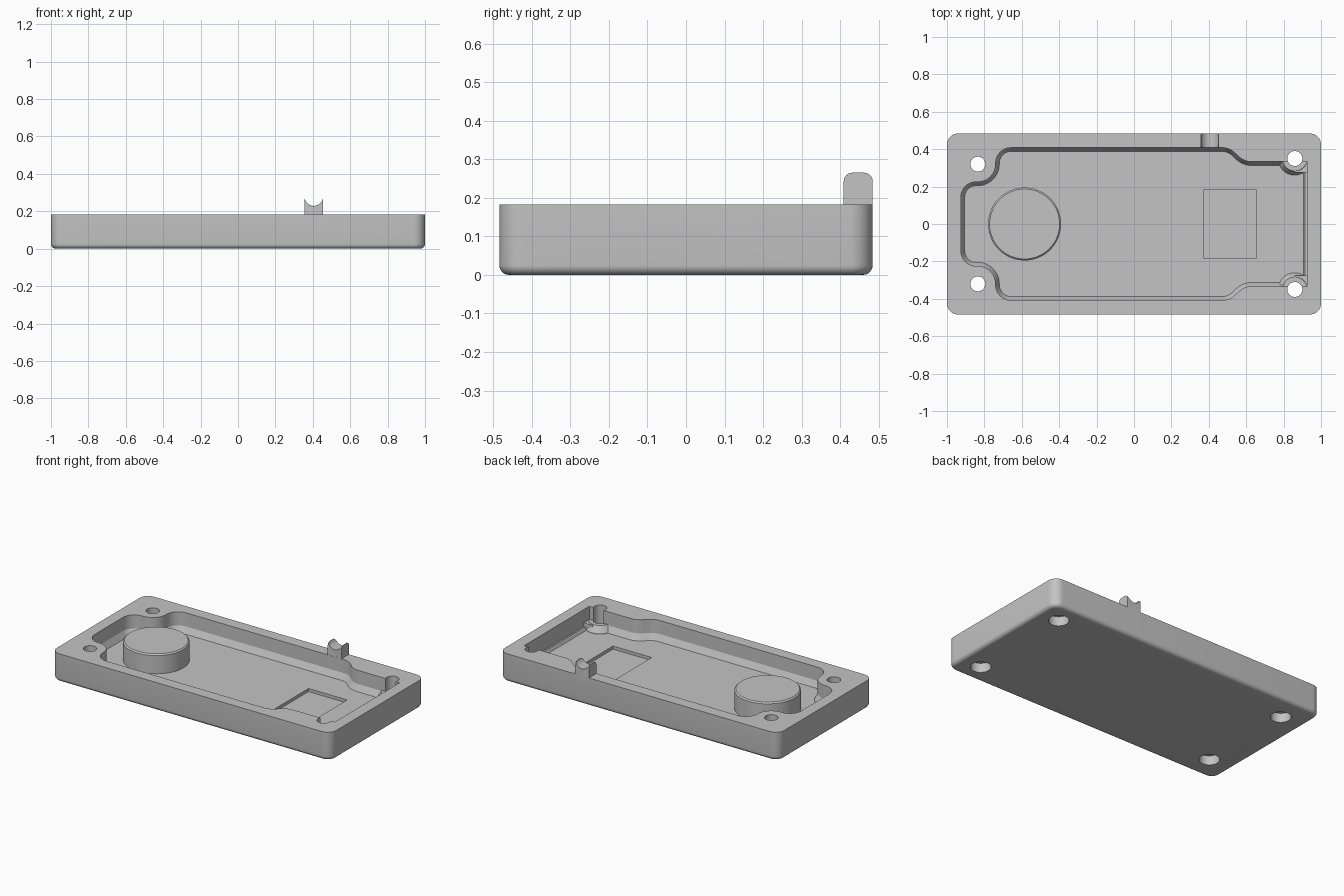
import bpy, bmesh, math

if "Cube" in bpy.data.objects:
    bpy.data.objects.remove(bpy.data.objects["Cube"])

TOP, FLOOR = 0.183, 0.055

grey = bpy.data.materials.new("light_grey")
grey.diffuse_color = (0.55, 0.55, 0.55, 1)
grey.use_nodes = True
grey.node_tree.nodes["Principled BSDF"].inputs["Base Color"].default_value = grey.diffuse_color


def arc(cx, cy, r, a0, a1, n=10):
    return [(cx + r * math.cos(math.radians(a0 + (a1 - a0) * i / n)),
             cy + r * math.sin(math.radians(a0 + (a1 - a0) * i / n))) for i in range(n + 1)]


def circle(cx, cy, r, n=48):
    return arc(cx, cy, r, 0, 360, n)[:-1]


def rect(x0, y0, x1, y1):
    return [(x0, y0), (x1, y0), (x1, y1), (x0, y1)]


def rounded_rect(hx, hy, r):
    pts = []
    for sx, sy, a in ((1, 1, 0), (-1, 1, 90), (-1, -1, 180), (1, -1, 270)):
        pts += arc(sx * (hx - r), sy * (hy - r), r, a, a + 90)
    return pts


def inset(pts, d):
    """Mitred inward offset of a clockwise outline."""
    out, n = [], len(pts)
    for i, (x, y) in enumerate(pts):
        (ax, ay), (bx, by) = pts[i - 1], pts[(i + 1) % n]
        l1, l2 = math.hypot(x - ax, y - ay), math.hypot(bx - x, by - y)
        n1 = ((y - ay) / l1, -(x - ax) / l1)
        n2 = ((by - y) / l2, -(bx - x) / l2)
        k = d / (1 + n1[0] * n2[0] + n1[1] * n2[1])
        out.append((x + k * (n1[0] + n2[0]), y + k * (n1[1] + n2[1])))
    return out


def loft(name, levels, axis="z"):
    """Closed solid through matching outlines, each given with its level."""
    bm = bmesh.new()
    rings = []
    for pts, h in levels:
        rings.append([bm.verts.new((a, b, h) if axis == "z" else
                                   ((a, h, b) if axis == "y" else (h, a, b))) for a, b in pts])
    n = len(rings[0])
    bm.faces.new(rings[0])
    bm.faces.new(rings[-1])
    for lo, hi in zip(rings, rings[1:]):
        for i in range(n):
            j = (i + 1) % n
            bm.faces.new((lo[i], lo[j], hi[j], hi[i]))
    bmesh.ops.recalc_face_normals(bm, faces=bm.faces)
    mesh = bpy.data.meshes.new(name)
    bm.to_mesh(mesh)
    bm.free()
    ob = bpy.data.objects.new(name, mesh)
    mesh.materials.append(grey)
    bpy.context.collection.objects.link(ob)
    return ob


def select(ob):
    bpy.ops.object.select_all(action="DESELECT")
    ob.select_set(True)
    bpy.context.view_layer.objects.active = ob


def combine(ob, tool, op="DIFFERENCE"):
    mod = ob.modifiers.new("combine", "BOOLEAN")
    mod.object, mod.operation, mod.solver = tool, op, "EXACT"
    select(ob)
    bpy.ops.object.modifier_apply(modifier=mod.name)
    bpy.data.objects.remove(tool, do_unlink=True)


# Tray block with rounded corners and a rounded lower edge
F = 0.025
levels = []
for i in range(7):
    a = math.radians(90 * i / 6)
    d = F * (1 - math.sin(a))
    levels.append((rounded_rect(1 - d, 0.484 - d, 0.06 - d), F * (1 - math.cos(a))))
levels.append((rounded_rect(1, 0.484, 0.06), TOP))
tray = loft("tray", levels)

# Cavity: wavy outline around the screw corners, with a bevel at the floor
half = (arc(-0.845, 0.145, 0.08, 180, 90) + arc(-0.835, 0.32, 0.095, 270, 360, 14)
        + arc(-0.657, 0.325, 0.083, 180, 90) + arc(0.47, 0.308, 0.1, 90, 45)
        + arc(0.629, 0.433, 0.1, 225, 270) + [(0.925, 0.333)])
outline = half + [(x, -y) for x, y in reversed(half)]
combine(tray, loft("cavity", [(inset(outline, 0.02), FLOOR), (outline, 0.095), (outline, 0.3)]))

# End ledge and square floor pocket
combine(tray, loft("ledge", [(rect(0.8, -0.29, 0.925, 0.29), 0.075),
                             (rect(0.8, -0.29, 0.925, 0.29), 0.3)]))
pocket = rect(0.375, -0.185, 0.652, 0.185)
combine(tray, loft("pocket", [(pocket, 0.035), (pocket, 0.3)]))

# Tapered screw bosses with a web to the end wall
for s in (1, -1):
    y = s * 0.35
    combine(tray, loft("boss", [(circle(0.86, y, 0.089), 0.045), (circle(0.86, y, 0.089), 0.06),
                                (circle(0.86, y, 0.066), 0.1)]), "UNION")
    ya, yb = sorted((s * 0.275, s * 0.36))
    web = rect(0.862, ya, 0.94, yb)
    combine(tray, loft("web", [(web, 0.047), (web, 0.098)]), "UNION")

# Through holes with counterbores underneath
for x, y in ((-0.835, 0.32), (-0.835, -0.32), (0.86, 0.35), (0.86, -0.35)):
    combine(tray, loft("hole", [(circle(x, y, 0.06), -0.1), (circle(x, y, 0.06), 0.06),
                                (circle(x, y, 0.04), 0.06), (circle(x, y, 0.04), 0.3)]))

# Raised round pad with a small edge bevel
pad = loft("round_pad", [(circle(-0.585, 0, 0.195, 72), 0.05), (circle(-0.585, 0, 0.195, 72), 0.173),
                         (circle(-0.585, 0, 0.187, 72), 0.181)])

# Cable cradle on the back rim: rounded block with a round groove
side = ([(0.409, 0.15), (0.484, 0.15)] + arc(0.462, 0.243, 0.022, 0, 90, 6)
        + arc(0.431, 0.243, 0.022, 90, 180, 6))
cradle = loft("cable_cradle", [(side, 0.356), (side, 0.455)], "x")
groove = circle(0.4055, 0.278, 0.049)
combine(cradle, loft("groove", [(groove, 0.3), (groove, 0.6)], "y"))

for ob in (tray, pad, cradle):
    select(ob)
    bpy.ops.object.shade_smooth_by_angle(angle=math.radians(25))
